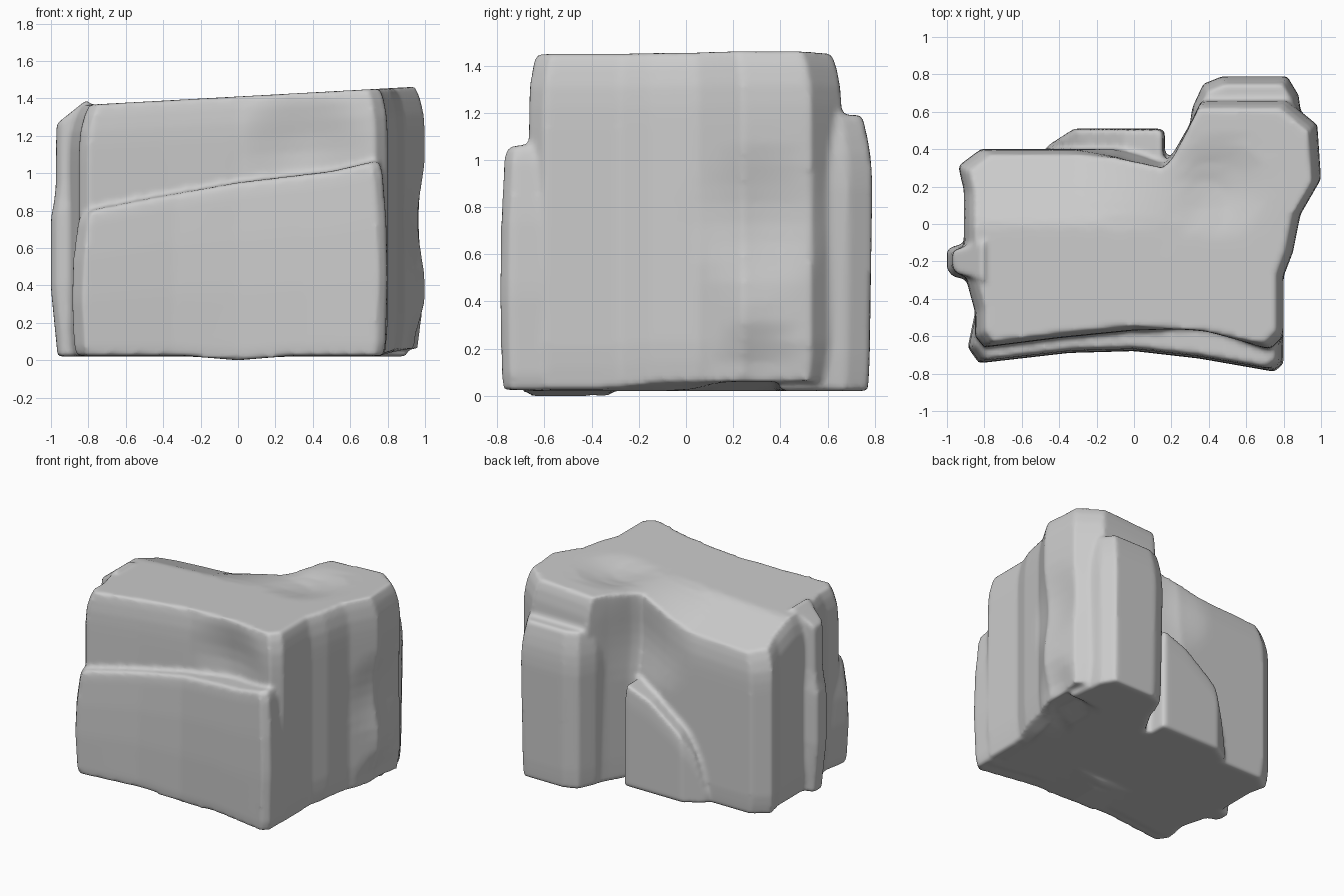
import bpy, math
from mathutils import Vector

if "Cube" in bpy.data.objects:
    bpy.data.objects.remove(bpy.data.objects["Cube"])


def clamp(v):
    return max(0.0, min(1.0, v))


def curve(points):
    """Piecewise linear height along x."""
    def f(x, y):
        if x <= points[0][0]:
            return points[0][1]
        for (a, za), (b, zb) in zip(points, points[1:]):
            if x <= b:
                return za + (zb - za) * (x - a) / (b - a)
        return points[-1][1]
    return f


def densify(outline, step=0.05):
    pts = []
    for a, b in zip(outline, outline[1:] + outline[:1]):
        a, b = Vector(a), Vector(b)
        n = max(1, round((b - a).length / step))
        pts += [a.lerp(b, i / n) for i in range(n)]
    return pts


def column(name, outline, top, sides, centre, base=lambda x, y: 0.02, edge=0.03, dents=()):
    """Rock column: plan outline stacked in rings and closed by a domed cap."""
    pts, c = densify(outline), Vector(centre)
    n, verts, faces = len(pts), [], []
    levels = 16
    prof = curve(sides)
    rings = [(0, k) for k in (0.3, 0.6, 0.85)]
    rings += [(i / levels, prof(i / levels, 0)) for i in range(levels + 1)]
    k1 = rings[-1][1]
    rings += [(None, k1 * k) for k in (0.97, 0.9, 0.8, 0.7, 0.58, 0.45, 0.3, 0.15)]
    for t, k in rings:
        for p in pts:
            q = c + (p - c) * k
            z0, z1 = base(*q), top(*q)
            z = z1 if t is None else z0 + (z1 - edge - z0) * t
            v = Vector((q.x, q.y, z))
            for pos, r, push in dents:
                d = (v - Vector(pos)).length / r
                if d < 1:
                    v += Vector(push) * (1 - d * d) ** 2
            verts.append(v)
    for j in range(len(rings) - 1):
        for i in range(n):
            k = (i + 1) % n
            faces.append((j * n + i, j * n + k, (j + 1) * n + k, (j + 1) * n + i))
    faces.append(tuple(range(n))[::-1])
    faces.append(tuple(range((len(rings) - 1) * n, len(rings) * n)))
    me = bpy.data.meshes.new(name)
    me.from_pydata(verts, [], faces)
    ob = bpy.data.objects.new(name, me)
    bpy.context.collection.objects.link(ob)
    return ob


# main body with sloping top, lower towards the back left
def body_top(x, y):
    drop = 0.15 * clamp((y - 0.0) / 0.38) * clamp((0.3 - x) / 0.6)
    return 1.41 + 0.055 * x - drop


body = column("body", [
    (-0.80, -0.66), (-0.4, -0.61), (0, -0.57), (0.4, -0.61), (0.73, -0.67), (0.80, -0.60),
    (0.80, -0.28), (0.85, -0.15), (0.89, 0.05), (1.0, 0.24), (0.98, 0.53), (0.82, 0.66),
    (0.36, 0.66), (0.29, 0.52), (0.21, 0.38), (0.16, 0.33), (0.04, 0.37), (-0.1, 0.40),
    (-0.82, 0.40), (-0.94, 0.31), (-0.91, 0.18), (-0.91, -0.25), (-0.85, -0.47), (-0.85, -0.60)],
    body_top, [(0, 0.98), (0.1, 1), (0.86, 1), (0.95, 0.99), (1, 0.97)], (0.1, -0.1),
    base=lambda x, y: 0.02 + 0.04 * clamp((x - 0.75) / 0.1), edge=0.06,
    dents=[((0.35, -0.62, 1.12), 0.38, (0, 0.06, 0)),
           ((1.0, 0.3, 0.75), 0.35, (-0.04, 0, 0)),
           ((1.0, 0.3, 0.1), 0.25, (-0.05, 0, 0)),
           ((0.45, 0.2, 1.44), 0.3, (0, 0, -0.04)),
           ((0.05, 0.38, 1.1), 0.4, (0, -0.05, 0))])

# front slab with a rising ledge
front = column("front_slab", [
    (-0.83, -0.745), (-0.35, -0.69), (0, -0.68), (0.35, -0.72), (0.75, -0.79), (0.80, -0.75),
    (0.80, -0.35), (-0.84, -0.42), (-0.89, -0.66)],
    curve([(-0.85, 0.79), (-0.45, 0.87), (0, 0.95), (0.5, 1.01), (0.8, 1.08)]),
    [(0, 0.97), (0.05, 0.985), (0.4, 1), (0.7, 0.99), (0.95, 0.965), (1, 0.95)], (0, -0.3),
    base=lambda x, y: 0.025 * clamp(abs(x) / 0.3), edge=0.02)

# stepped block low on the back right
back = column("back_block", [
    (0.28, 0.40), (0.31, 0.62), (0.37, 0.75), (0.47, 0.79), (0.82, 0.79), (0.88, 0.69), (0.92, 0.40)],
    lambda x, y: 1.19, [(0, 0.95), (0.1, 0.97), (0.78, 1), (0.9, 0.97), (1, 0.9)], (0.6, 0.4), edge=0.02)

# thin slanted slab on the back wall
slab = column("back_slab", [
    (-0.46, 0.30), (-0.46, 0.42), (-0.32, 0.51), (0.15, 0.51), (0.165, 0.49), (0.165, 0.25)],
    curve([(-0.46, 0.12), (-0.4, 0.35), (-0.3, 0.52), (-0.05, 0.71), (0.16, 0.79)]),
    [(0, 1), (0.85, 1), (1, 0.96)], (-0.1, 0.35), edge=0.02)

# narrow ribs on the left wall
rib = column("left_rib", [
    (-0.97, -0.28), (-1.0, -0.24), (-1.0, -0.14), (-0.97, -0.12), (-0.8, -0.08), (-0.8, -0.32)],
    lambda x, y: 1.28 + 0.8 * (x + 0.95),
    [(0, 0.8), (0.3, 1), (0.62, 1), (0.72, 0.86), (1, 0.84)], (-0.82, -0.2), edge=0.03)

# fuse the parts into one weathered surface
parts = [body, front, back, slab, rib]
for ob in parts:
    ob.select_set(True)
bpy.context.view_layer.objects.active = body
bpy.ops.object.join()
body.name = "boulder"
rm = body.modifiers.new("fuse", 'REMESH')
rm.mode = 'VOXEL'
rm.voxel_size = 0.016
sm = body.modifiers.new("weather", 'SMOOTH')
sm.factor = 0.5
sm.iterations = 4
for m in ("fuse", "weather"):
    bpy.ops.object.modifier_apply(modifier=m)
bpy.ops.object.shade_smooth()
